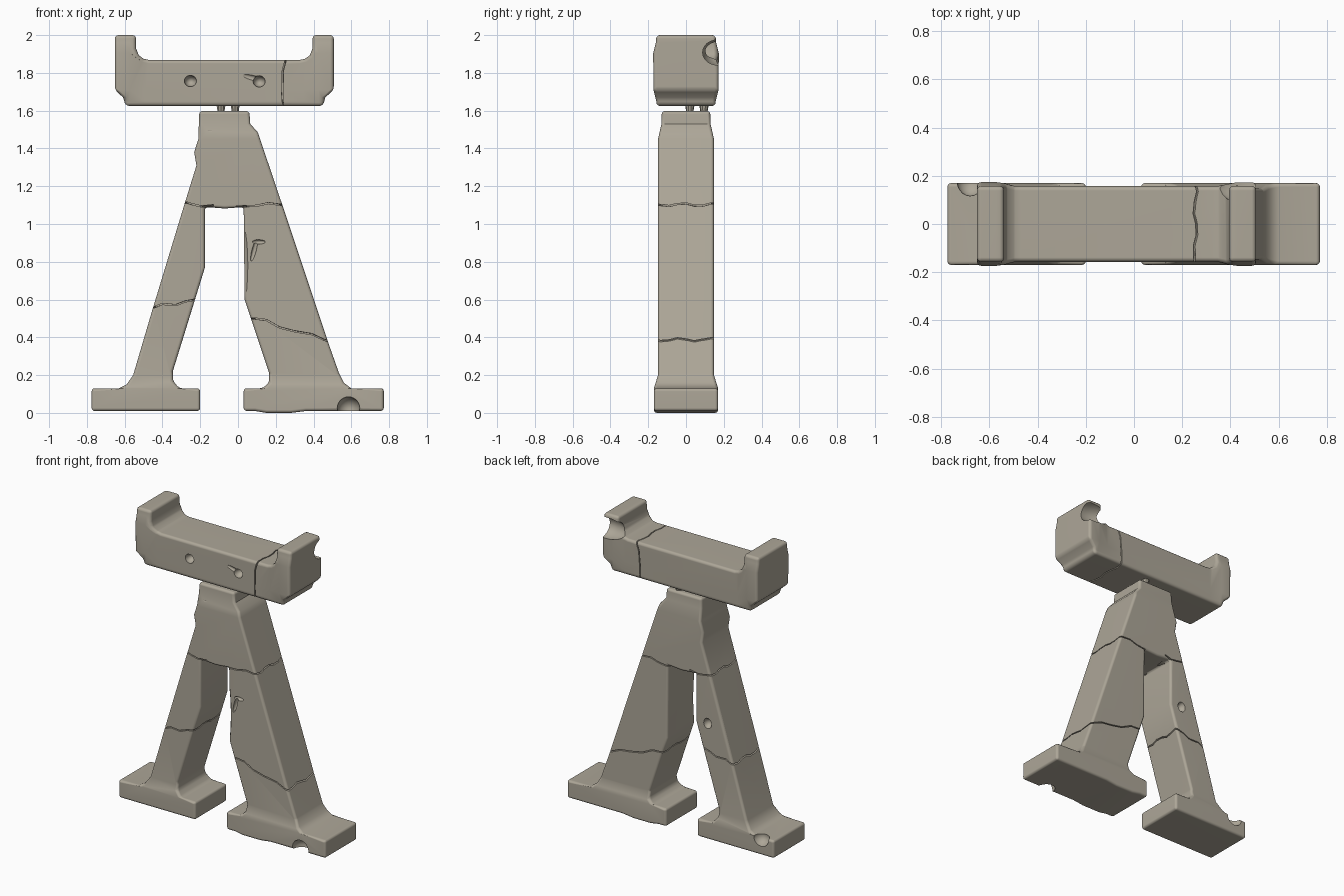
import bpy, bmesh, math
from mathutils import Vector

if "Cube" in bpy.data.objects:
    bpy.data.objects.remove(bpy.data.objects["Cube"])

stone = bpy.data.materials.new("weathered_stone")
stone.diffuse_color = (0.42, 0.385, 0.315, 1)
stone.use_nodes = True
stone.node_tree.nodes["Principled BSDF"].inputs["Base Color"].default_value = stone.diffuse_color


def make(name, bm):
    bmesh.ops.recalc_face_normals(bm, faces=bm.faces)
    me = bpy.data.meshes.new(name)
    bm.to_mesh(me)
    bm.free()
    me.materials.append(stone)
    ob = bpy.data.objects.new(name, me)
    bpy.context.collection.objects.link(ob)
    return ob


def lerp_table(table, v):
    """Piecewise linear lookup in (key, value) pairs."""
    for (a, p), (b, q) in zip(table, table[1:]):
        if v <= b:
            return p + (q - p) * max(0, (v - a) / (b - a))
    return table[-1][1]


def prism(name, profile, depth, xcuts=(), zcuts=()):
    """Extrude an x-z outline through y, then vary its half depth."""
    bm = bmesh.new()
    face = bm.faces.new([bm.verts.new((x, -1, z)) for x, z in profile])
    ext = bmesh.ops.extrude_face_region(bm, geom=[face])["geom"]
    for v in ext:
        if isinstance(v, bmesh.types.BMVert):
            v.co.y = 1
    for axis, cuts in (((1, 0, 0), xcuts), ((0, 0, 1), zcuts)):
        for c in cuts:
            bmesh.ops.bisect_plane(bm, geom=bm.verts[:] + bm.edges[:] + bm.faces[:],
                                   plane_co=Vector(axis) * c, plane_no=axis, dist=1e-4)
    for v in bm.verts:
        v.co.y *= depth(v.co.x, v.co.z)
    return make(name, bm)


def crack(path, vertical=False):
    """Thin ring-shaped wavy sheet that scores a groove around a part."""
    ys = [-0.22, -0.134, -0.09, -0.045, 0, 0.045, 0.09, 0.134, 0.22]
    bm = bmesh.new()
    rows = []
    for i, (x, z) in enumerate(path):
        row = []
        for j, y in enumerate(ys):
            w = 0.008 * math.sin(j * 1.7 + i * 0.4)
            row.append(bm.verts.new((x + w, y, z) if vertical else (x, y, z + w)))
        rows.append(row)
    n, m = len(rows) - 1, len(ys) - 1
    for i in range(n):
        for j in range(m):
            if i in (0, n - 1) or j in (0, m - 1):
                bm.faces.new((rows[i][j], rows[i + 1][j], rows[i + 1][j + 1], rows[i][j + 1]))
    ob = make("crack_cutter", bm)
    s = ob.modifiers.new("thick", "SOLIDIFY")
    s.thickness, s.offset = 0.007, 0
    return ob


def pit(loc, size, turn=0.0):
    """Ellipsoid cutter for a chip or hole."""
    bm = bmesh.new()
    bmesh.ops.create_uvsphere(bm, u_segments=20, v_segments=12, radius=1)
    ob = make("pit_cutter", bm)
    ob.location, ob.scale, ob.rotation_euler = loc, size, (0, turn, 0)
    return ob


def finish(ob, cutters, bevel):
    """Round the edges, carve the damage and shade smooth."""
    bpy.context.view_layer.objects.active = ob
    for o in bpy.context.selected_objects:
        o.select_set(False)
    ob.select_set(True)
    b = ob.modifiers.new("round", "BEVEL")
    b.width, b.segments, b.use_clamp_overlap = bevel, 3, False
    b.limit_method, b.angle_limit = "ANGLE", math.radians(40)
    for c in cutters:
        d = ob.modifiers.new("carve", "BOOLEAN")
        d.operation, d.solver, d.object = "DIFFERENCE", "EXACT", c
    for m in list(ob.modifiers):
        bpy.ops.object.modifier_apply(modifier=m.name)
    for c in cutters:
        bpy.data.objects.remove(c)
    bpy.ops.object.shade_smooth_by_angle(angle=math.radians(35))
    w = ob.modifiers.new("normals", "WEIGHTED_NORMAL")
    w.keep_sharp = True


# A-shaped stand: two feet, two legs and the head in one outline
stand_outline = [
    (-0.775, 0.01), (-0.775, 0.13), (-0.63, 0.13), (-0.59, 0.15), (-0.555, 0.20),
    (-0.455, 0.54), (-0.285, 1.10), (-0.22, 1.31), (-0.232, 1.38), (-0.21, 1.45),
    (-0.205, 1.598), (0.06, 1.598), (0.065, 1.53), (0.105, 1.485),
    (0.235, 1.10), (0.475, 0.38), (0.535, 0.21), (0.56, 0.16), (0.60, 0.13),
    (0.772, 0.13), (0.772, 0.01), (0.36, 0.01), (0.28, 0.0), (0.15, 0.0), (0.09, 0.01),
    (0.03, 0.01), (0.03, 0.13), (0.13, 0.13), (0.165, 0.16), (0.165, 0.21),
    (0.035, 0.60), (0.03, 1.09), (-0.07, 1.082), (-0.175, 1.09), (-0.175, 0.77),
    (-0.345, 0.22), (-0.345, 0.17), (-0.31, 0.13), (-0.20, 0.13), (-0.20, 0.01)]
stand_depth = [(0, 0.17), (0.13, 0.17), (0.20, 0.148), (1.45, 0.148), (1.53, 0.13), (1.6, 0.128)]
stand = prism("stand", stand_outline, lambda x, z: lerp_table(stand_depth, z),
              zcuts=(0.13, 0.20, 1.45, 1.53))
stand_cutters = [
    # cracks across both legs and below the head
    crack([(-0.50, 0.535), (-0.437, 0.555), (-0.40, 0.572), (-0.33, 0.568), (-0.28, 0.59),
           (-0.24, 0.60), (-0.18, 0.62)]),
    crack([(0.02, 0.495), (0.09, 0.493), (0.15, 0.487), (0.22, 0.45), (0.30, 0.432),
           (0.39, 0.42), (0.455, 0.392), (0.53, 0.37)]),
    crack([(-0.33, 1.10), (-0.27, 1.107), (-0.235, 1.098), (-0.19, 1.09), (-0.13, 1.10)]),
    crack([(-0.01, 1.085), (0.045, 1.088), (0.10, 1.092), (0.16, 1.108), (0.218, 1.103),
           (0.28, 1.10)]),
    # chips in the feet and legs
    pit((0.585, -0.17, 0.025), (0.06, 0.07, 0.06)),
    pit((-0.68, 0.175, 0.12), (0.055, 0.06, 0.05)),
    pit((-0.265, 0.155, 0.78), (0.03, 0.04, 0.035)),
    pit((0.085, -0.15, 0.86), (0.012, 0.018, 0.06), 0.25),
    pit((0.11, -0.15, 0.905), (0.035, 0.018, 0.012)),
    # worn inner front edge of the right leg
    pit((0.02, -0.165, 0.78), (0.035, 0.045, 0.25)),
    pit((-0.15, -0.148, 1.495), (0.03, 0.012, 0.01)),
]
finish(stand, stand_cutters, 0.016)

# Cradle: flat bar with an upright lug at each end
cradle_outline = [
    (-0.652, 2.0), (-0.54, 2.0), (-0.54, 1.93), (-0.525, 1.893), (-0.50, 1.875), (-0.47, 1.868),
    (0.325, 1.868), (0.355, 1.875), (0.38, 1.893), (0.395, 1.93), (0.395, 2.0),
    (0.507, 2.0), (0.507, 1.71), (0.462, 1.67), (0.45, 1.625),
    (-0.595, 1.625), (-0.608, 1.67), (-0.652, 1.71)]
end_swell = [(1.62, 0), (1.65, 0), (1.72, 1), (1.90, 1), (1.97, 0), (2.0, 0)]


def cradle_depth(x, z):
    d = abs(x + 0.0725)
    return 0.157 + 0.018 * lerp_table(end_swell, z) * lerp_table([(0, 0), (0.42, 0), (0.50, 1)], d)


cradle = prism("cradle", cradle_outline, cradle_depth,
               xcuts=(-0.4925, -0.5725, 0.3475, 0.4275), zcuts=(1.65, 1.71, 1.905, 1.96))
cradle_cutters = [
    crack([(0.235, 1.58), (0.232, 1.642), (0.23, 1.70), (0.234, 1.76), (0.236, 1.81),
           (0.25, 1.852), (0.27, 1.91)], True),
    pit((-0.252, -0.157, 1.757), (0.032, 0.045, 0.03)),
    pit((0.112, -0.157, 1.755), (0.032, 0.045, 0.03)),
    pit((0.085, -0.168, 1.772), (0.075, 0.02, 0.016), 0.25),
    pit((0.475, 0.165, 1.908), (0.14, 0.08, 0.068)),
]
finish(cradle, cradle_cutters, 0.018)

# Small pins joining cradle and stand
for i, (x, y) in enumerate([(-0.09, 0.02), (-0.015, 0.095)]):
    bm = bmesh.new()
    bmesh.ops.create_cone(bm, cap_ends=True, segments=10, radius1=0.018, radius2=0.026, depth=0.05)
    pin = make("pin_%d" % (i + 1), bm)
    pin.location = (x, y, 1.612)
